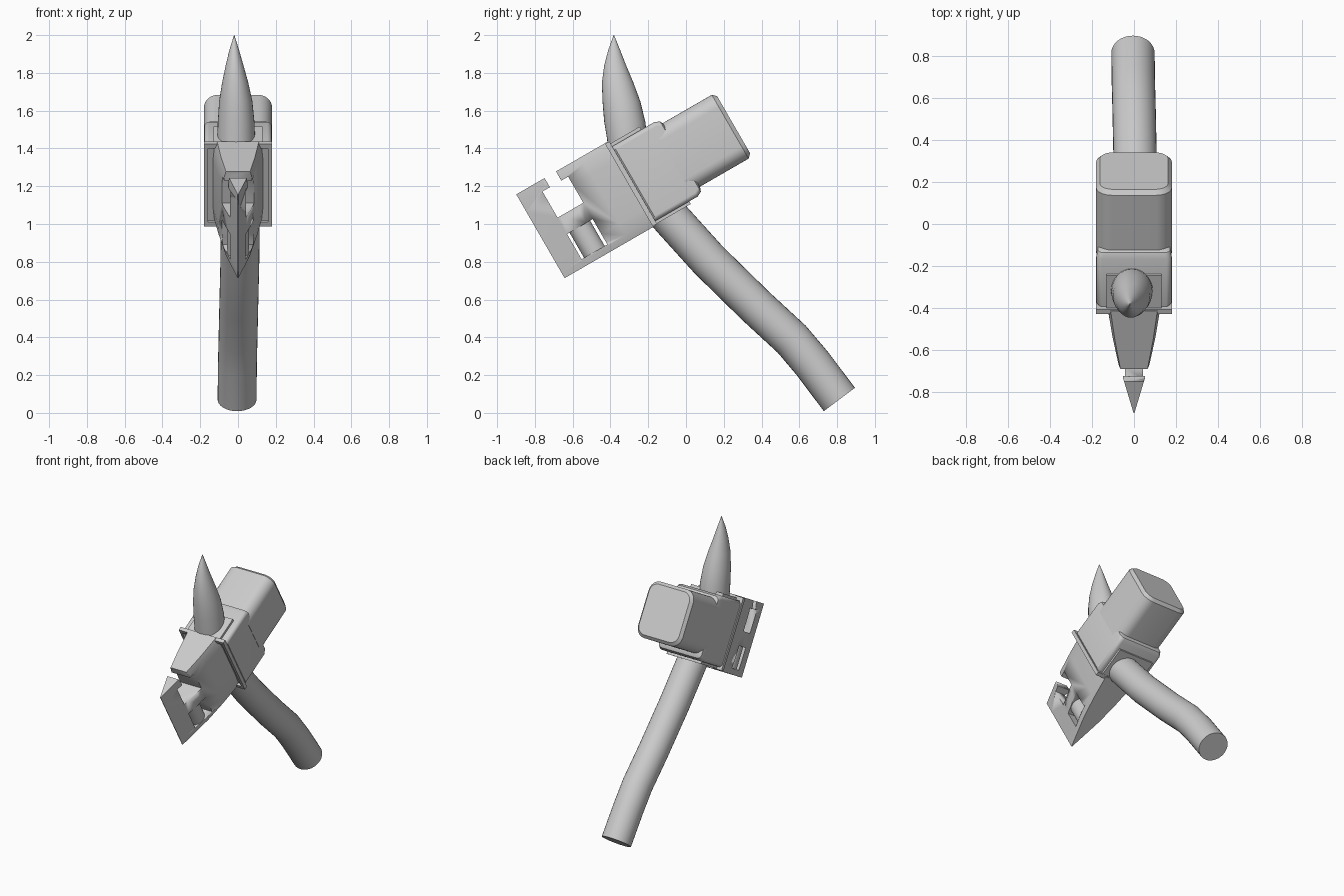
import bpy, bmesh, math
from mathutils import Vector, Matrix

cube = bpy.data.objects.get("Cube")
if cube:
    bpy.data.objects.remove(cube, do_unlink=True)

grey = bpy.data.materials.new("plain_grey")
grey.use_nodes = True
grey.diffuse_color = (0.6, 0.6, 0.6, 1)
grey.node_tree.nodes["Principled BSDF"].inputs["Base Color"].default_value = (0.6, 0.6, 0.6, 1)

# The head is built along its own y axis, then tilted into place
HEAD = Matrix.Translation((0, -0.29, 1.2125)) @ Matrix.Rotation(math.radians(30), 4, 'X')


def smooth(ob):
    bpy.ops.object.select_all(action='DESELECT')
    ob.select_set(True)
    bpy.context.view_layer.objects.active = ob
    bpy.ops.object.shade_smooth_by_angle(angle=math.radians(32))


def loft(name, rings, matrix=HEAD, closed=False):
    """Skin a list of equal-length point rings; closed joins last to first."""
    bm = bmesh.new()
    loops = [[bm.verts.new(p) for p in ring] for ring in rings]
    pairs = list(zip(loops, loops[1:]))
    if closed:
        pairs.append((loops[-1], loops[0]))
    else:
        bm.faces.new(loops[0])
        bm.faces.new(loops[-1])
    n = len(loops[0])
    for a, b in pairs:
        for i in range(n):
            j = (i + 1) % n
            bm.faces.new((a[i], a[j], b[j], b[i]))
    bmesh.ops.recalc_face_normals(bm, faces=bm.faces)
    mesh = bpy.data.meshes.new(name)
    bm.to_mesh(mesh)
    bm.free()
    mesh.materials.append(grey)
    ob = bpy.data.objects.new(name, mesh)
    ob.matrix_world = matrix
    bpy.context.collection.objects.link(ob)
    smooth(ob)
    return ob


def rect(y, w, h, r=0.0, zc=0.0, steps=8):
    """Rounded rectangle ring across the head axis, half sizes w and h."""
    if r == 0:
        return [(sx * w, y, zc + sz * h) for sx, sz in ((1, 1), (-1, 1), (-1, -1), (1, -1))]
    ring = []
    for k, (sx, sz) in enumerate(((1, 1), (-1, 1), (-1, -1), (1, -1))):
        for i in range(steps + 1):
            t = math.pi / 2 * (k + i / steps)
            ring.append((sx * (w - r) + r * math.cos(t), y, zc + sz * (h - r) + r * math.sin(t)))
    return ring


def box(name, x, y0, y1, z0, z1):
    zc, h = (z0 + z1) / 2, (z1 - z0) / 2
    return loft(name, [rect(y0, x, h, zc=zc), rect(y1, x, h, zc=zc)])


def disc(x, y, z, rx, ry, n=32):
    return [(x + rx * math.cos(2 * math.pi * i / n), y + ry * math.sin(2 * math.pi * i / n), z)
            for i in range(n)]


# Wedge blade, tapering to an upright edge
def blade_ring(y, w):
    half = [(w * 0.84, 0.256), (w * 0.95, 0.22), (w, 0.15), (w, -0.15), (w * 0.95, -0.22), (w * 0.84, -0.256)]
    return [(x, y, z) for x, z in half] + [(-x, y, z) for x, z in reversed(half)]


blade = loft("wedge_blade", [blade_ring(y, w) for y, w in
                             ((0.005, 0.132), (-0.16, 0.107), (-0.31, 0.077), (-0.4, 0.05), (-0.555, 0.002))])

# Openings through the blade: upper square, its neck, lower square
for y0, y1, z0, z1 in ((-0.427, -0.27, 0.04, 0.2), (-0.382, -0.312, 0.19, 0.3), (-0.427, -0.27, -0.215, -0.06)):
    cutter = box("blade_cutter", 0.3, y0, y1, z0, z1)
    cutter.hide_render = True
    cutter.hide_set(True)
    mod = blade.modifiers.new("opening", 'BOOLEAN')
    mod.object = cutter
    mod.operation = 'DIFFERENCE'
    mod.solver = 'EXACT'
    bpy.context.view_layer.objects.active = blade
    bpy.ops.object.modifier_apply(modifier=mod.name)
    bpy.data.objects.remove(cutter, do_unlink=True)

# Roller inside the lower opening
loft("blade_roller", [disc(0, -0.349, z, 0.058, 0.063) for z in (-0.225, -0.05)])

# Collar frame between blade and block
loft("collar_frame", [rect(-0.014, 0.18, 0.252), rect(0.012, 0.18, 0.252),
                      rect(0.012, 0.16, 0.225), rect(-0.014, 0.16, 0.225)], closed=True)

# Central block with softened rear edges
loft("head_block", [rect(0.004, 0.165, 0.228, 0.02, -0.006), rect(0.02, 0.178, 0.228, 0.025, -0.006),
                    rect(0.27, 0.178, 0.228, 0.025, -0.006), rect(0.298, 0.172, 0.215, 0.03, -0.006),
                    rect(0.306, 0.16, 0.195, 0.03, -0.006)])

# Sockets where spike and handle enter the block
box("spike_socket", 0.13, 0.01, 0.19, 0.2, 0.24)
box("handle_socket", 0.14, 0.01, 0.22, -0.25, -0.2)

# Striking end
loft("striking_face", [rect(0.25, 0.18, 0.195, 0.075), rect(0.605, 0.18, 0.195, 0.075),
                       rect(0.626, 0.162, 0.175, 0.06)])

# Curved spike standing on the block
spike = [(-0.01, -0.3, 1.3, 0.1, 0.102), (-0.01, -0.312, 1.45, 0.1, 0.106), (-0.01, -0.324, 1.54, 0.097, 0.109),
         (-0.012, -0.342, 1.65, 0.088, 0.1), (-0.015, -0.362, 1.75, 0.069, 0.083),
         (-0.018, -0.375, 1.84, 0.047, 0.058), (-0.02, -0.38, 1.92, 0.026, 0.032), (-0.02, -0.382, 2.0, 0.001, 0.001)]
loft("top_spike", [disc(x, y, z, rx, ry) for x, y, z, rx, ry in spike], Matrix())

# Bent round handle
path = [(0.012, -0.2, 1.17), (0.012, -0.07, 1.02), (0.01, 0.12, 0.81), (0.004, 0.37, 0.565),
        (0, 0.56, 0.39), (-0.003, 0.67, 0.26), (-0.005, 0.812, 0.071)]
points = [Vector(p) for p in path]
rings = []
for i, p in enumerate(points):
    d = (points[min(i + 1, len(points) - 1)] - points[max(i - 1, 0)]).normalized()
    side = Vector((1, 0, 0))
    up = d.cross(side).normalized()
    rings.append([p + 0.103 * (side * math.cos(t) + up * math.sin(t))
                  for t in (2 * math.pi * k / 32 for k in range(32))])
loft("handle", rings, Matrix())
